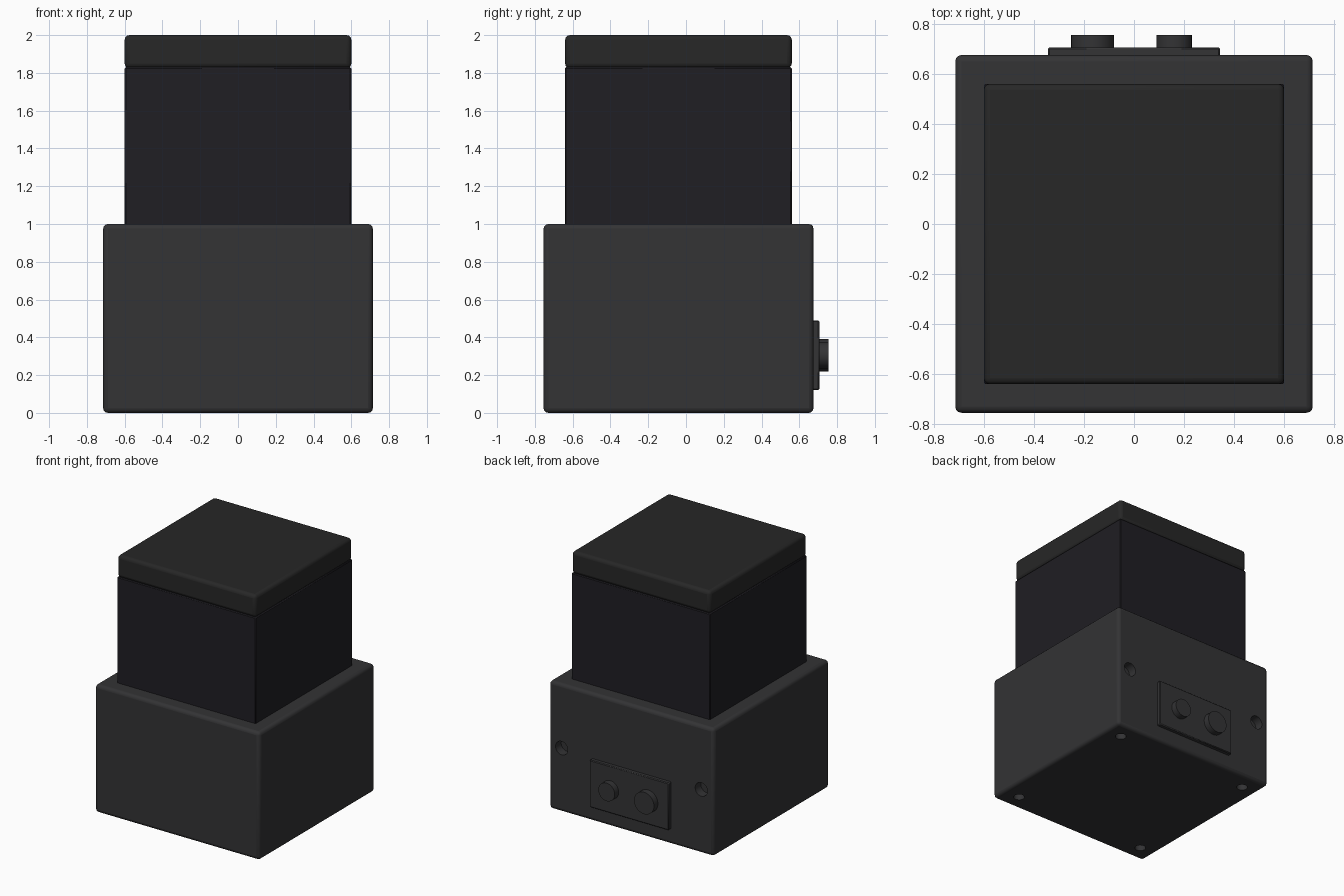
import bpy
from math import pi

if "Cube" in bpy.data.objects:
    bpy.data.objects.remove(bpy.data.objects["Cube"])

CY = -0.04     # centre of the housing in y
BACK = 0.675   # rear face of the base


def material(name, rgb):
    m = bpy.data.materials.new(name)
    m.diffuse_color = (*rgb, 1)
    m.use_nodes = True
    m.node_tree.nodes["Principled BSDF"].inputs["Base Color"].default_value = m.diffuse_color
    return m


grey = material("dark_grey", (0.033, 0.033, 0.035))
black = material("blue_black", (0.014, 0.013, 0.017))
lid_grey = material("lid_grey", (0.02, 0.02, 0.02))


def finish(ob, name, mat, bevel=0, segments=3):
    ob.name = name
    ob.data.materials.append(mat)
    if bevel:
        b = ob.modifiers.new("bevel", "BEVEL")
        b.width, b.segments = bevel, segments
        b.limit_method = "ANGLE"
    bpy.ops.object.shade_smooth_by_angle()
    return ob


def box(name, lo, hi, mat, bevel=0, segments=3):
    bpy.ops.mesh.primitive_cube_add(size=1, location=[(a + b) / 2 for a, b in zip(lo, hi)])
    ob = bpy.context.object
    ob.scale = [b - a for a, b in zip(lo, hi)]
    bpy.ops.object.transform_apply(location=False, rotation=False, scale=True)
    return finish(ob, name, mat, bevel, segments)


def cylinder(name, r, depth, loc, mat, along_y=False, bevel=0):
    bpy.ops.mesh.primitive_cylinder_add(vertices=32, radius=r, depth=depth, location=loc,
                                        rotation=(pi / 2 if along_y else 0, 0, 0))
    return finish(bpy.context.object, name, mat, bevel, 1)


# Housing: base, dark upper body, lid
base = box("base", (-0.714, CY - 0.714, 0), (0.714, BACK, 1), grey, 0.025)
box("upper_body", (-0.6, CY - 0.6, 0.99), (0.6, CY + 0.6, 1.83), black, 0.006, 1)
box("lid", (-0.6, CY - 0.6, 1.825), (0.6, CY + 0.6, 2), lid_grey, 0.025)

# Rear connector plate and its two round sockets
box("connector_plate", (-0.343, BACK - 0.01, 0.12), (0.343, 0.706, 0.49), grey, 0.006, 1)
for name, x, r in (("large_socket", -0.165, 0.086), ("small_socket", 0.16, 0.071)):
    cylinder(name, r, 0.07, (x, 0.72, 0.305), grey, True)

# Screw recesses: two in the rear face, four under the base
cutters = []
for sx in (-1, 1):
    cutters.append(cylinder("rear_hole_cutter", 0.053, 0.14, (sx * 0.605, BACK, 0.5), grey, True))
    for sy in (-1, 1):
        cutters.append(cylinder("foot_hole_cutter", 0.04, 0.12, (sx * 0.58, CY + sy * 0.58, 0), grey))

bpy.context.view_layer.objects.active = base
for c in cutters:
    m = base.modifiers.new("hole", "BOOLEAN")
    m.operation, m.solver, m.object = "DIFFERENCE", "EXACT", c
for m in list(base.modifiers):
    bpy.ops.object.modifier_apply(modifier=m.name)
for c in cutters:
    bpy.data.objects.remove(c, do_unlink=True)
bpy.ops.object.select_all(action="DESELECT")
base.select_set(True)
bpy.context.view_layer.objects.active = base
bpy.ops.object.shade_smooth_by_angle()
